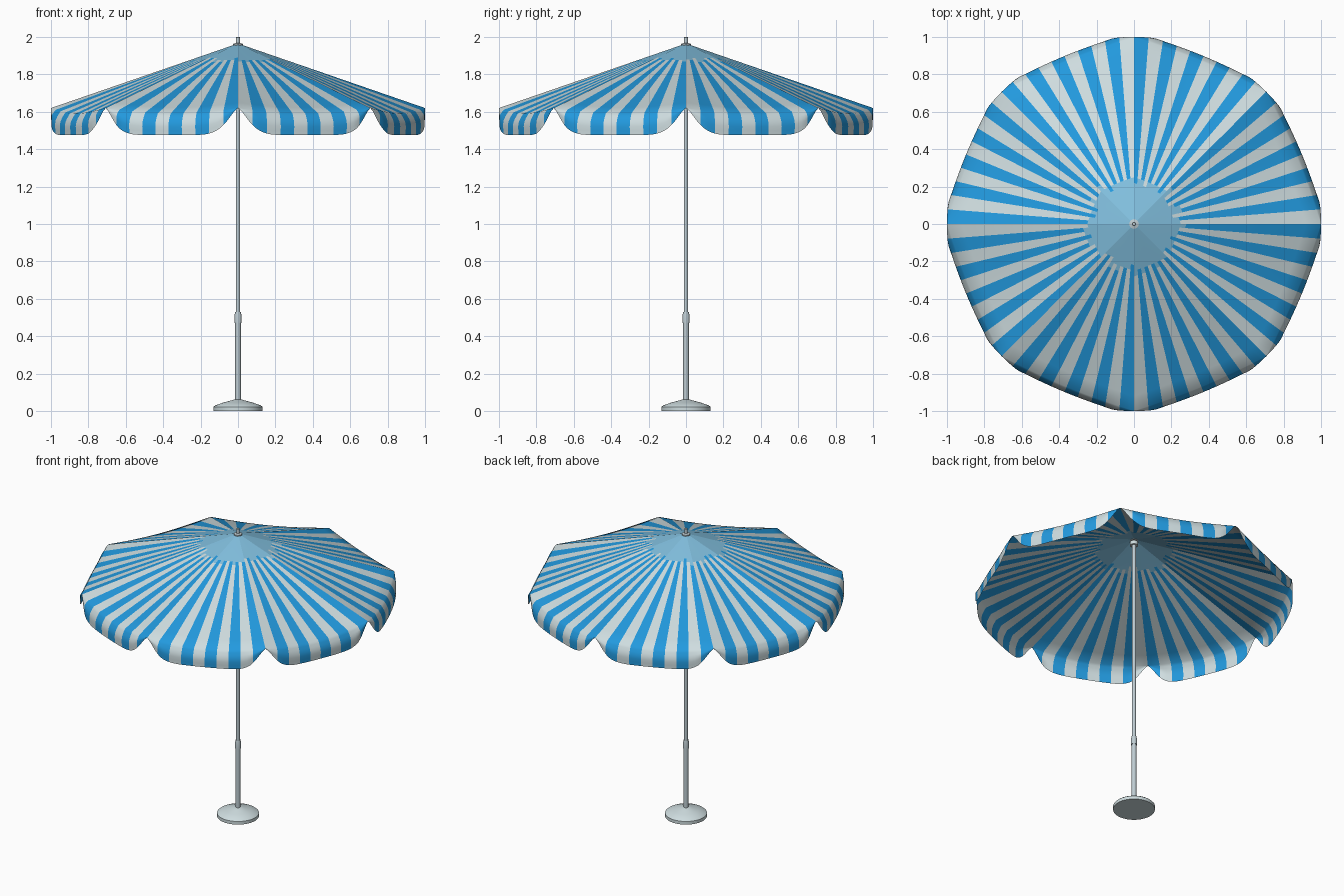
import bpy, bmesh, math, random

if "Cube" in bpy.data.objects:
    bpy.data.objects.remove(bpy.data.objects["Cube"])

random.seed(4)


def material(name, rgb):
    m = bpy.data.materials.new(name)
    m.diffuse_color = (*rgb, 1)
    m.use_nodes = True
    m.node_tree.nodes["Principled BSDF"].inputs["Base Color"].default_value = m.diffuse_color
    return m


PALE = material("pale_grey", (0.62, 0.72, 0.74))
BLUE = material("stripe_blue", (0.016, 0.32, 0.73))
SKY = material("light_blue", (0.22, 0.52, 0.73))
METAL = material("pole_grey", (0.52, 0.61, 0.65))


def finish(bm, name, mats):
    mesh = bpy.data.meshes.new(name)
    bm.to_mesh(mesh)
    bm.free()
    ob = bpy.data.objects.new(name, mesh)
    bpy.context.collection.objects.link(ob)
    for m in mats:
        mesh.materials.append(m)
    return ob


def lathe(name, profile, mat, sides=32):
    """Spin a closed (radius, height) profile around z."""
    bm = bmesh.new()
    rings = [[bm.verts.new((r * math.cos(2 * math.pi * i / sides),
                            r * math.sin(2 * math.pi * i / sides), z))
              for i in range(sides)] for r, z in profile]
    for a, b in zip(rings, rings[1:]):
        for i in range(sides):
            j = (i + 1) % sides
            bm.faces.new((a[i], a[j], b[j], b[i]))
    bm.faces.new(rings[0][::-1])
    bm.faces.new(rings[-1])
    ob = finish(bm, name, [mat])
    bpy.ops.object.select_all(action='DESELECT')
    ob.select_set(True)
    bpy.context.view_layer.objects.active = ob
    bpy.ops.object.shade_smooth_by_angle(angle=math.radians(30))
    return ob


# Canopy: eight sagging panels, each with a scalloped valance
PANELS, STRIPES, SUB = 8, 10, 4
COLS = STRIPES * SUB
SLOPE = [0.02, 0.12, 0.22, 0.25, 0.28, 0.4, 0.55, 0.7, 0.82, 0.92, 1.0]
DROP = [0.12, 0.25, 0.4, 0.6, 0.8, 1.0]
HALF = math.pi / PANELS


def canopy_point(panel, u, row):
    ang = (panel + u) * 2 * HALF
    bulge = math.sin(math.pi * u)
    edge = math.cos(HALF) / math.cos((2 * u - 1) * HALF) + 0.018 * bulge
    if row < len(SLOPE):
        s = SLOPE[row]
        r, z = s * edge, 1.965 - 0.345 * s - 0.03 * bulge * s * s
    else:
        t = DROP[row - len(SLOPE)]
        d = min(u, 1 - u)
        scallop = 0.145 * (1 - math.exp(-(d / 0.1) ** 1.5))
        top = 1.62 - 0.03 * bulge
        z = top - t * max(0.0, scallop - 0.03 * bulge)
        r = edge + 0.03 * min(1, 3 * bulge) * math.sin(min(1.9, t * 2.6))
        r = min(r, 1.0)
    return r * math.cos(ang), r * math.sin(ang), z


bm = bmesh.new()
rows = len(SLOPE) + len(DROP)
for p in range(PANELS):
    grid = [[bm.verts.new(canopy_point(p, c / COLS, k)) for c in range(COLS + 1)]
            for k in range(rows)]
    # ragged border between the plain centre and the stripes
    border = [random.choice((2, 3, 3, 4)) for _ in range(STRIPES)]
    for k in range(rows - 1):
        for c in range(COLS):
            quad = (grid[k][c], grid[k + 1][c], grid[k + 1][c + 1], grid[k][c + 1])
            f = bm.faces.new(quad)
            f.smooth = True
            stripe = c // SUB
            f.material_index = 2 if k < border[stripe] else stripe % 2
finish(bm, "canopy", [PALE, BLUE, SKY])

# Pole, joint, top fittings and base
lathe("base", [(0.132, 0), (0.132, 0.022), (0.122, 0.03), (0.08, 0.045),
               (0.035, 0.057), (0.018, 0.062)], PALE, 40)
lathe("lower_pole", [(0.015, 0.03), (0.015, 0.48)], METAL, 20)
lathe("pole_joint", [(0.019, 0.47), (0.019, 0.51), (0.015, 0.53)], METAL, 20)
lathe("upper_pole", [(0.012, 0.5), (0.012, 1.96)], METAL, 20)
lathe("inner_collar", [(0.026, 1.92), (0.026, 1.945)], PALE, 20)
lathe("top_cap", [(0.026, 1.955), (0.026, 1.963), (0.011, 1.967),
                  (0.011, 1.997), (0.008, 2.0)], METAL, 20)
